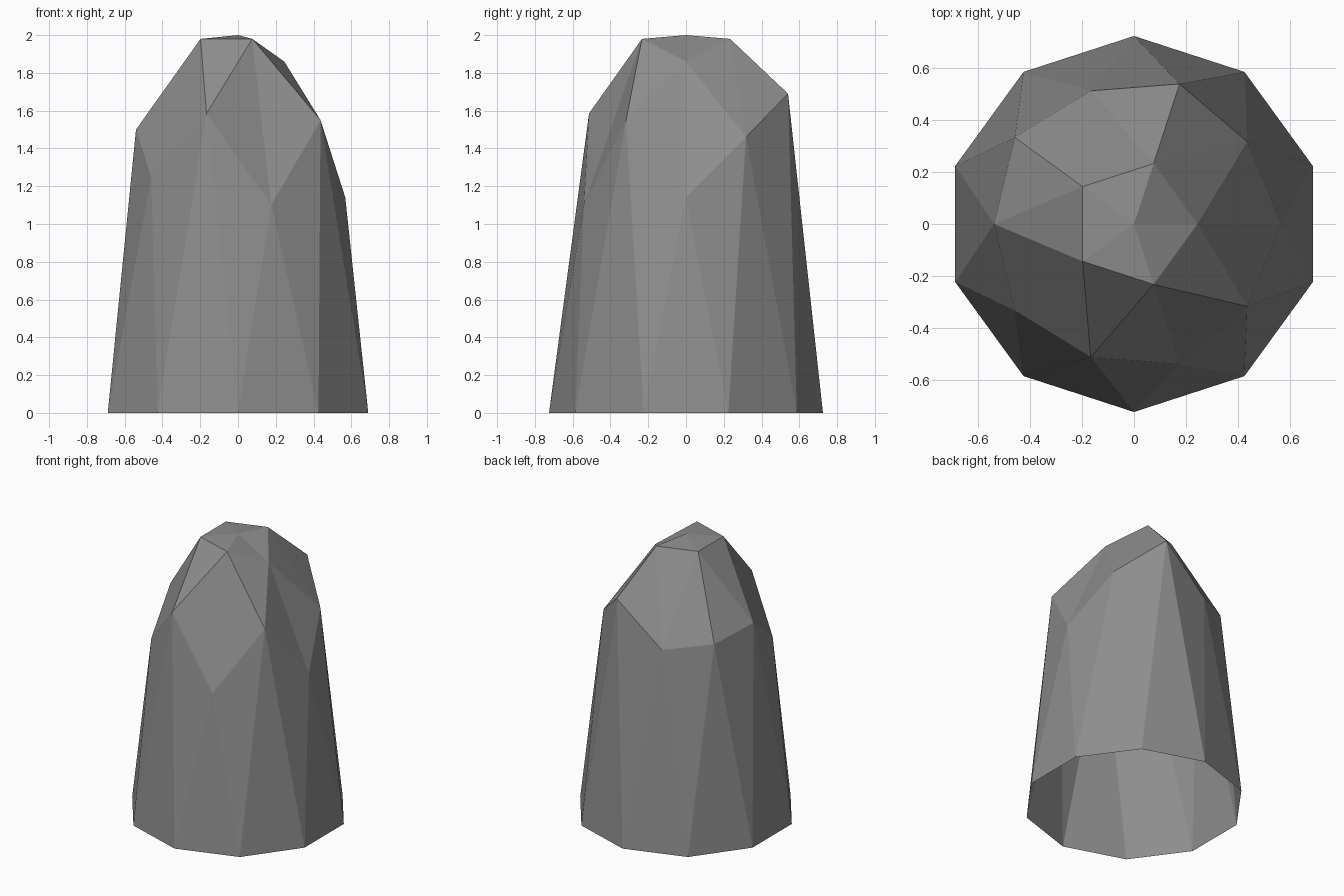
import bpy
import bmesh
from math import atan2, cos, sin, pi

# Remove the default cube
cube = bpy.data.objects.get("Cube")
if cube:
    bpy.data.objects.remove(cube, do_unlink=True)

# Stone colour
stone = bpy.data.materials.new("grey stone")
stone.use_nodes = True
grey = (0.27, 0.27, 0.27, 1.0)
stone.diffuse_color = grey
stone.node_tree.nodes["Principled BSDF"].inputs["Base Color"].default_value = grey

BASE_RADIUS = 0.725
# Uneven heights of the facet corners, one per tenth of a turn from +x
CROWN = [1.86, 0, 1.98, 0, 1.98, 0, 1.98, 0, 1.98, 0]
SHOULDER = [1.14, 1.46, 1.69, 1.40, 1.45, 1.50, 1.25, 1.585, 1.10, 1.55]


def place(vert, radius, angle, height):
    vert.co = (radius * cos(angle), radius * sin(angle), height)


# Hollow dome: upper half of a coarse icosphere, open underneath
bm = bmesh.new()
bmesh.ops.create_icosphere(bm, subdivisions=2, radius=1)
lower = [v for v in bm.verts if v.co.z < -0.1]
bmesh.ops.delete(bm, geom=lower, context='VERTS')

# Pull the dome up into a tapered, chipped rock
for v in bm.verts:
    angle = atan2(v.co.y, v.co.x)
    step = round(angle / (pi / 5)) % 10
    level = v.co.z
    if level > 0.95:
        v.co = (0, 0, 2)
    elif level > 0.7:
        place(v, 0.245, angle, CROWN[step])
    elif level > 0.2:
        place(v, 0.54 if step % 2 else 0.568, angle, SHOULDER[step])
    else:
        place(v, BASE_RADIUS, angle, 0)

mesh = bpy.data.meshes.new("rock_pillar")
bm.to_mesh(mesh)
bm.free()
mesh.materials.append(stone)
mesh.shade_flat()
rock = bpy.data.objects.new("rock_pillar", mesh)
bpy.context.collection.objects.link(rock)
